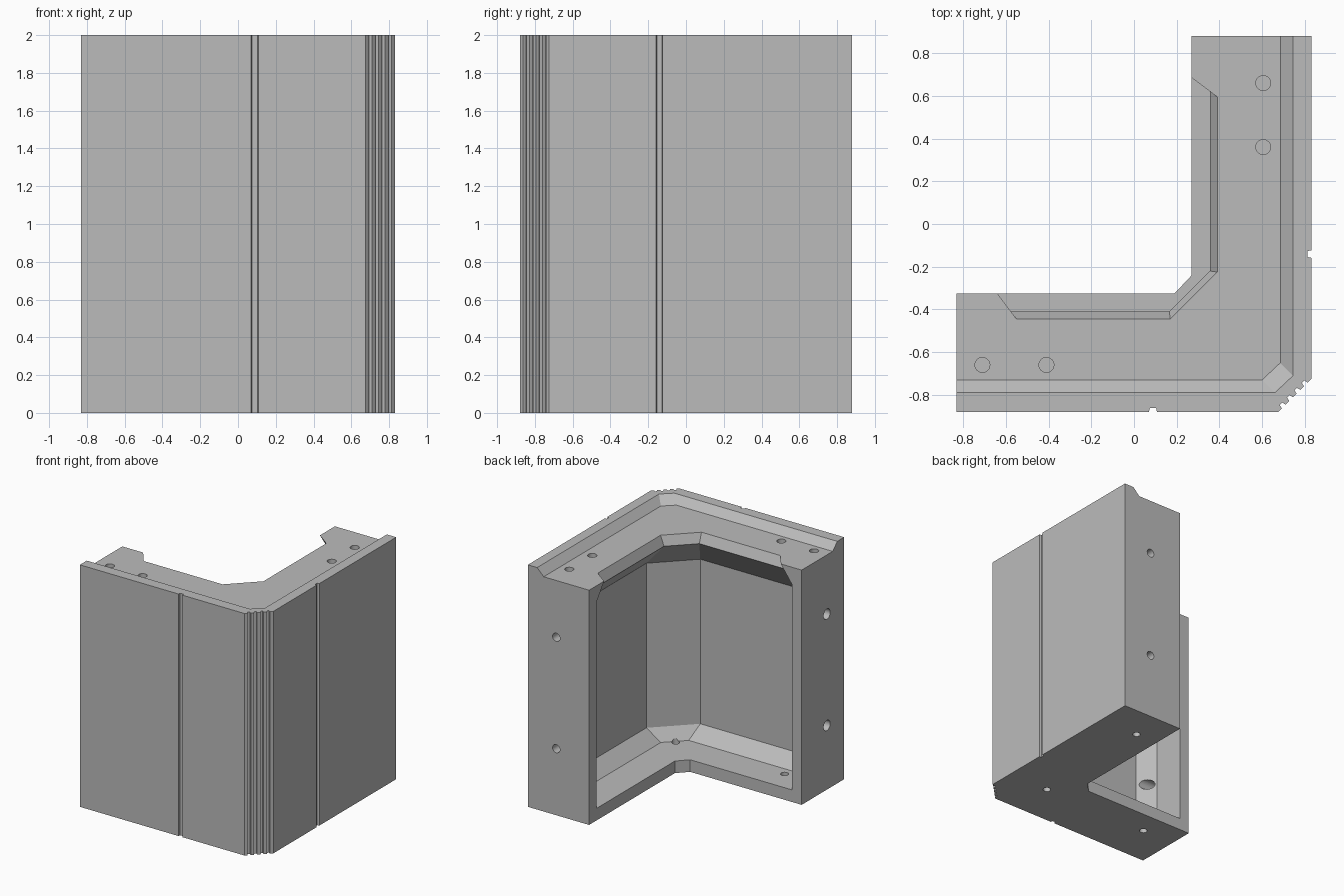
import bpy, bmesh
from math import pi, radians
from mathutils import Vector, Matrix

cube = bpy.data.objects.get("Cube")
if cube:
    bpy.data.objects.remove(cube, do_unlink=True)

concrete = bpy.data.materials.new("concrete_grey")
concrete.use_nodes = True
GREY = (0.5, 0.5, 0.5, 1)
concrete.diffuse_color = GREY
concrete.node_tree.nodes["Principled BSDF"].inputs["Base Color"].default_value = GREY

INNER_X, INNER_Y = 0.27, -0.325    # inner faces of the two wings


def finish(bm, name):
    bmesh.ops.triangulate(bm, faces=[f for f in bm.faces if len(f.verts) == 4])
    bmesh.ops.recalc_face_normals(bm, faces=bm.faces)
    mesh = bpy.data.meshes.new(name)
    bm.to_mesh(mesh)
    bm.free()
    mesh.materials.append(concrete)
    obj = bpy.data.objects.new(name, mesh)
    bpy.context.collection.objects.link(obj)
    return obj


def loft(name, low, high, z0, z1):
    """Solid between two outlines with matching points."""
    bm = bmesh.new()
    a = [bm.verts.new((x, y, z0)) for x, y in low]
    b = [bm.verts.new((x, y, z1)) for x, y in high]
    bm.faces.new(a)
    bm.faces.new(b)
    for i in range(len(a)):
        j = (i + 1) % len(a)
        bm.faces.new((a[i], a[j], b[j], b[i]))
    return finish(bm, name)


def cylinder(name, centre, axis, radius, length):
    bm = bmesh.new()
    turn = Vector((0, 0, 1)).rotation_difference(Vector(axis)).to_matrix().to_4x4()
    bmesh.ops.create_cone(bm, cap_ends=True, segments=24, radius1=radius, radius2=radius,
                          depth=length, matrix=Matrix.Translation(centre) @ turn)
    return finish(bm, name)


def cut(target, cutters):
    for c in cutters:
        mod = target.modifiers.new("cut", 'BOOLEAN')
        mod.operation, mod.solver, mod.object = 'DIFFERENCE', 'EXACT', c
    bpy.context.view_layer.update()
    deps = bpy.context.evaluated_depsgraph_get()
    result = bpy.data.meshes.new_from_object(target.evaluated_get(deps))
    target.modifiers.clear()
    target.data = result
    for c in cutters:
        bpy.data.objects.remove(c, do_unlink=True)


# Outer plan: straight wings, one groove in each, ribbed corner
def grooved(start, end, spans, depth):
    """Points from start to end with notches cut to the left of the direction."""
    a, b = Vector(start), Vector(end)
    d = (b - a).normalized()
    n = Vector((-d.y, d.x)) * depth
    pts = [a]
    for s, e in spans:
        p, q = a.lerp(b, s), a.lerp(b, e)
        pts += [p, p + n + d * 0.004, q + n - d * 0.004, q]
    return pts


W, D = 0.83, 0.88
CH = 0.155
front = grooved((-W, -D), (W - CH, -D), [(0.598, 0.623)], 0.018)
ribs = grooved((W - CH, -D), (W, -D + CH), [((2 * i + 1) / 9, (2 * i + 2) / 9) for i in range(4)], 0.018)
side = grooved((W, -D + CH), (W, D), [(0.353, 0.375)], 0.018)
back = [(W, D), (INNER_X, D), (INNER_X, -0.24), (0.19, INNER_Y), (-W, INNER_Y)]
plan = [tuple(p) for p in front + ribs + side] + back
panel = loft("corner_panel", plan, plan, 0, 2)

# Lowered deck behind the raised rim, with a sloped step
low = [(-1, -0.73), (0.6, -0.73), (0.685, -0.65), (0.685, 1), (-1, 1)]
rim = [(-1, -0.79), (0.66, -0.79), (0.745, -0.71), (0.745, 1), (-1, 1)]
above = [tuple(2 * Vector(r) - Vector(l)) for l, r in zip(low, rim)]
deck = loft("deck_cutter", low, above, 1.94, 2.06)

# Pocket swept round the corner: (depth, height, corner chamfer, end position)
section = [
    (-0.05, 0.10, 0.02, -0.74),    # ledge
    (0.275, 0.10, 0.15, -0.74),
    (0.39, 0.20, 0.29, -0.62),     # back wall
    (0.39, 1.56, 0.29, -0.62),
    (0.085, 1.86, 0.19, -0.633),   # overhang nose
    (0.12, 1.94, 0.22, -0.55),
    (0.129, 1.96, 0.227, -0.529),
    (-0.05, 1.96, 0.02, -0.663),
    (-0.05, 1.8525, 0.02, -0.74),
]
inset = (0.275, 1.51, -0.74)       # meeting point of jamb and bracket


def end_a(t, z, s):
    return (s, INNER_Y - t, z)


def end_b(t, z, s):
    return (INNER_X + t, 0.045 - s, z)


bm = bmesh.new()
stations = [
    [bm.verts.new(end_a(t, z, s)) for t, z, c, s in section],
    [bm.verts.new((INNER_X + t - c, INNER_Y - t, z)) for t, z, c, s in section],
    [bm.verts.new((INNER_X + t, INNER_Y - t + c, z)) for t, z, c, s in section],
    [bm.verts.new(end_b(t, z, s)) for t, z, c, s in section],
]
for p, q in zip(stations, stations[1:]):
    for i in range(len(section)):
        j = (i + 1) % len(section)
        bm.faces.new((p[i], p[j], q[j], q[i]))
for ring, place in ((stations[0], end_a), (stations[-1], end_b)):
    k = bm.verts.new(place(*inset))
    bm.faces.new((ring[0], ring[1], k, ring[8]))
    bm.faces.new((ring[1], ring[2], ring[3], k))
    bm.faces.new([k] + ring[3:])
pocket = finish(bm, "pocket_cutter")

cut(panel, [deck])
cut(panel, [pocket])

# Holes in the deck, the ledge and the wing ends
holes = []
for x, y in ((-0.71, -0.66), (-0.41, -0.66), (0.605, 0.66), (0.605, 0.36)):
    holes.append(cylinder("deck_hole", (x, y, 1.94), (0, 0, 1), 0.035, 0.3))
for x, y in ((-0.534, -0.525), (0.455, -0.515), (0.472, 0.592)):
    holes.append(cylinder("ledge_hole", (x, y, 0.05), (0, 0, 1), 0.03, 0.14))
for z in (0.53, 1.45):
    holes.append(cylinder("end_hole", (-0.8, -0.655, z), (1, 0, 0), 0.043, 0.4))
    holes.append(cylinder("end_hole", (0.57, 0.85, z + 0.02), (0, 1, 0), 0.034, 0.4))
cut(panel, holes)

bpy.ops.object.select_all(action='DESELECT')
panel.select_set(True)
bpy.context.view_layer.objects.active = panel
bpy.ops.object.shade_smooth_by_angle(angle=radians(20))
